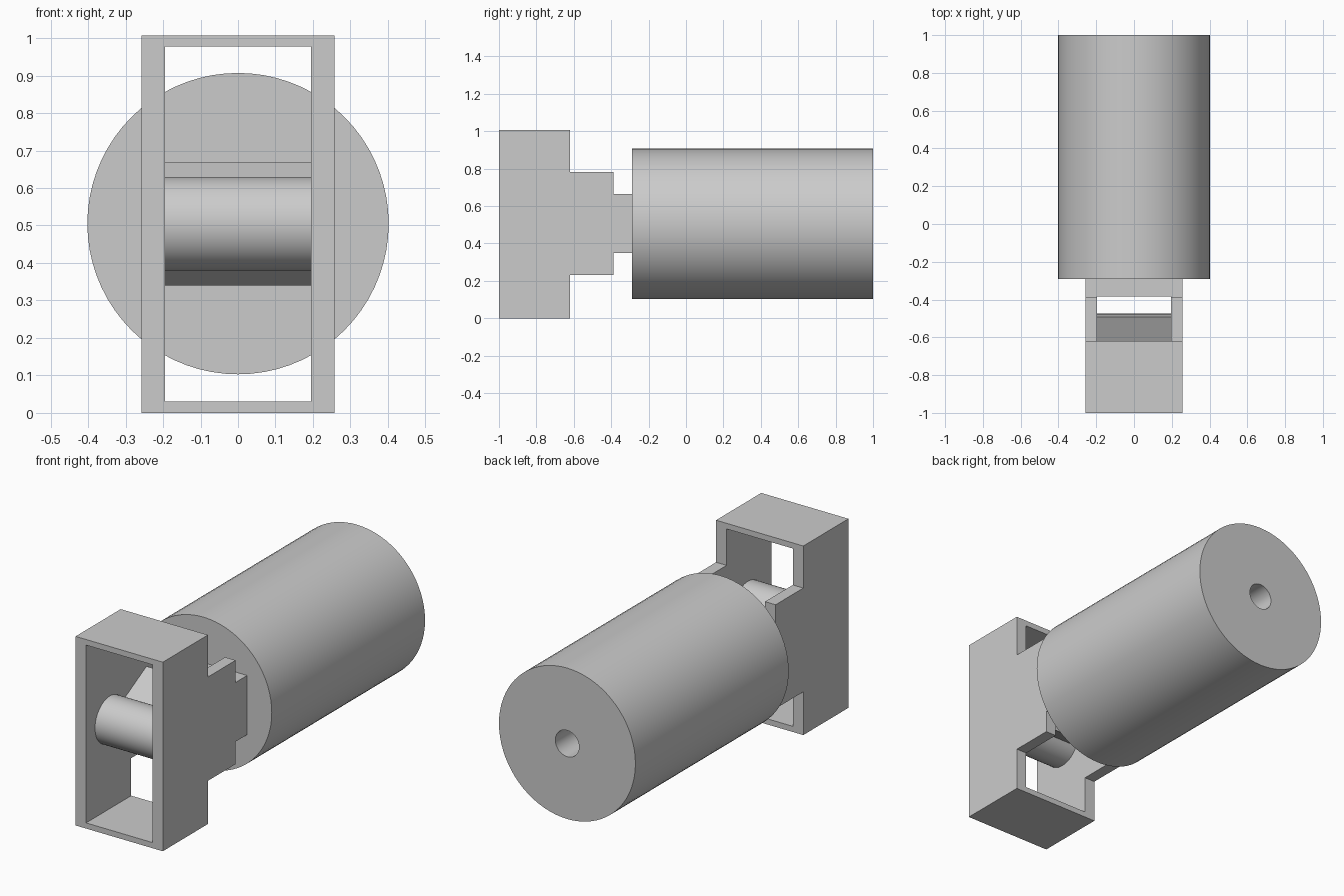
import bpy, bmesh
from math import cos, sin, radians, pi

cube = bpy.data.objects.get("Cube")
if cube:
    bpy.data.objects.remove(cube, do_unlink=True)

AXIS_Z = 0.505

grey = bpy.data.materials.new("plain_grey")
grey.use_nodes = True
grey.diffuse_color = (0.6, 0.6, 0.6, 1)
grey.node_tree.nodes["Principled BSDF"].inputs["Base Color"].default_value = (0.6, 0.6, 0.6, 1)


def extrude(name, points, direction):
    """Solid made by sweeping a closed loop of 3D points along a direction."""
    bm = bmesh.new()
    face = bm.faces.new([bm.verts.new(p) for p in points])
    swept = bmesh.ops.extrude_face_region(bm, geom=[face], use_keep_orig=True)
    verts = [g for g in swept["geom"] if isinstance(g, bmesh.types.BMVert)]
    bmesh.ops.translate(bm, vec=direction, verts=verts)
    bmesh.ops.recalc_face_normals(bm, faces=bm.faces)
    mesh = bpy.data.meshes.new(name)
    bm.to_mesh(mesh)
    bm.free()
    mesh.materials.append(grey)
    obj = bpy.data.objects.new(name, mesh)
    bpy.context.collection.objects.link(obj)
    return obj


def across(name, profile, half_width):
    """Sweep a (y, z) profile across the width."""
    return extrude(name, [(-half_width, y, z) for y, z in profile], (2 * half_width, 0, 0))


def rod(name, radius, y0, y1, sides):
    """Cylinder lying along y on the common axis."""
    ring = [2 * pi * i / sides for i in range(sides)]
    return extrude(name, [(radius * cos(a), y0, AXIS_Z + radius * sin(a)) for a in ring],
                   (0, y1 - y0, 0))


def activate(obj):
    bpy.ops.object.select_all(action='DESELECT')
    obj.select_set(True)
    bpy.context.view_layer.objects.active = obj


def cut(obj, cutter):
    mod = obj.modifiers.new("cut", 'BOOLEAN')
    mod.operation = 'DIFFERENCE'
    mod.solver = 'EXACT'
    mod.object = cutter
    activate(obj)
    bpy.ops.object.modifier_apply(modifier=mod.name)
    bpy.data.objects.remove(cutter, do_unlink=True)


def smooth(obj):
    activate(obj)
    bpy.ops.object.shade_smooth_by_angle(angle=radians(25))


# Stepped housing, hollowed from the front up to the neck
upper = [(-1, 1.007), (-0.62, 1.007), (-0.62, 0.783), (-0.387, 0.783),
         (-0.387, 0.665), (-0.29, 0.665)]
lower = [(-0.29, 0.35), (-0.387, 0.35), (-0.387, 0.23), (-0.62, 0.23),
         (-0.62, 0), (-1, 0)]
housing = across("housing", upper + lower, 0.257)
hollow = across("hollow_cutter", [(-1.1, 0.03), (-0.385, 0.03), (-0.385, 0.977), (-1.1, 0.977)], 0.195)
cut(housing, hollow)

# Barrel with a bored hole in its rear end
barrel = rod("barrel", 0.402, -0.29, 1, 72)
cut(barrel, rod("bore_cutter", 0.07, 0.3, 1.1, 40))
smooth(barrel)

# Cross pin carrying a wedge that widens toward the neck
pin_y, pin_r, spread = -0.8, 0.125, 28
steps = 40
profile = []
for i in range(steps + 1):
    a = radians(spread + (360 - 2 * spread) * i / steps)
    profile.append((pin_y + pin_r * cos(a), AXIS_Z + pin_r * sin(a)))
for i in range(9):
    t = i / 4 - 1
    profile.append((-0.475 - 0.017 * t * t, AXIS_Z + 0.165 * t))
smooth(across("pin_and_wedge", profile, 0.2))
